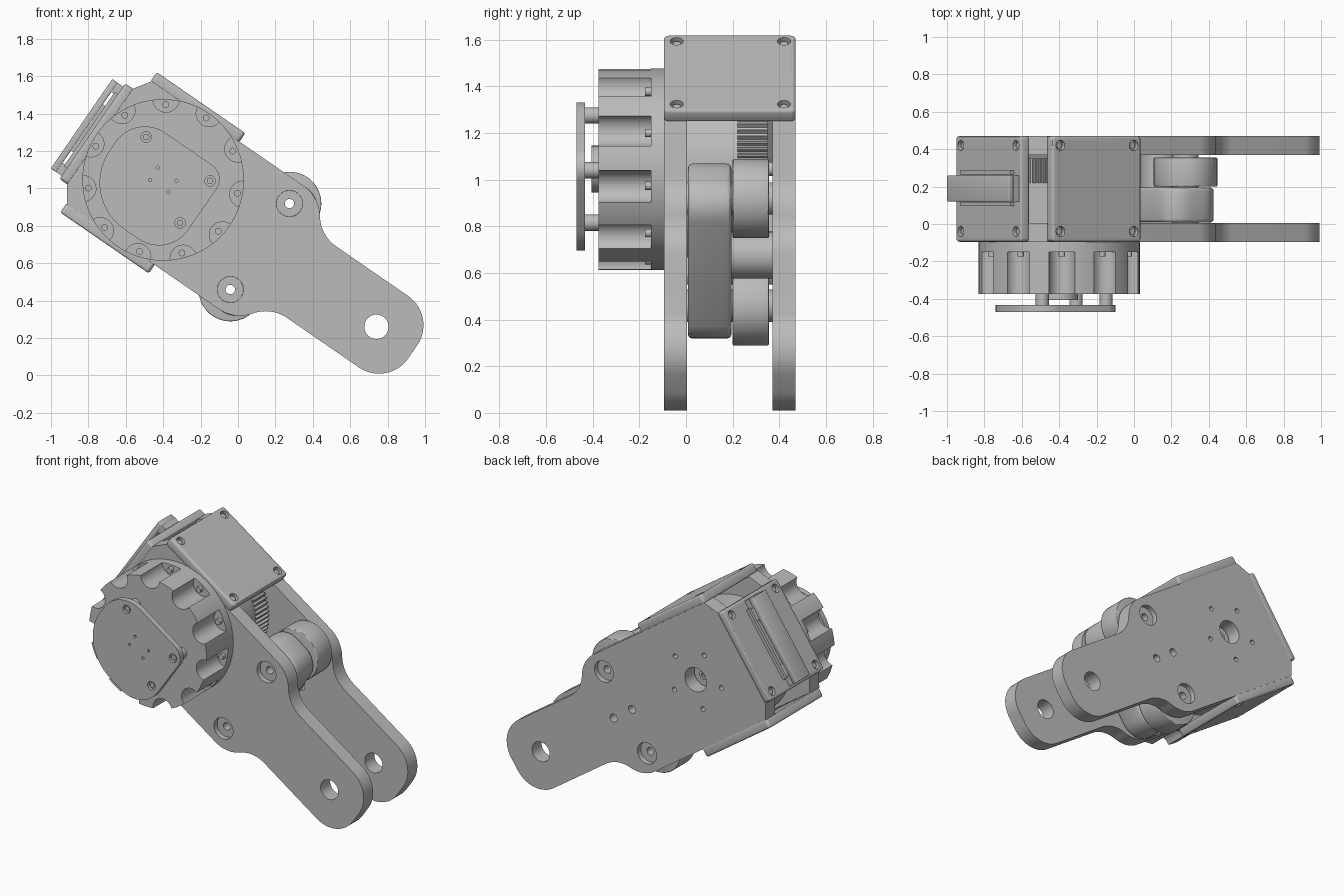
import bpy, bmesh
from math import cos, sin, pi, tan, radians
from mathutils import Vector

cube = bpy.data.objects.get("Cube")
if cube:
    bpy.data.objects.remove(cube)

grey = bpy.data.materials.new("plain grey")
grey.use_nodes = True
COLOUR = (0.5, 0.5, 0.5, 1)
grey.diffuse_color = COLOUR
grey.node_tree.nodes["Principled BSDF"].inputs["Base Color"].default_value = COLOUR

# Link frame: u runs from the motor axis to the tip, v across it, y is depth
TILT = radians(-34.55)
ORIGIN = Vector((-0.40, 0, 1.045))
U = Vector((cos(TILT), 0, sin(TILT)))
V = Vector((-sin(TILT), 0, cos(TILT)))
Y = Vector((0, 1, 0))
AXES = {"y": (U, V, Y), "v": (U, Y, V), "u": (V, Y, U)}


def circle(a, b, r, n=40):
    return [(a + r * cos(2 * pi * i / n), b + r * sin(2 * pi * i / n)) for i in range(n)]


def gear(a, b, r, depth, teeth):
    pts = []
    for i in range(teeth * 4):
        rad = r if i % 4 < 2 else r - depth
        t = 2 * pi * i / (teeth * 4)
        pts.append((a + rad * cos(t), b + rad * sin(t)))
    return pts


def rounded(corners, steps=14):
    """Polygon with filleted corners given as (a, b, radius)."""
    pts = []
    n = len(corners)
    for i, (a, b, r) in enumerate(corners):
        p = Vector((a, b))
        if r == 0:
            pts.append((a, b))
            continue
        d1 = (Vector(corners[i - 1][:2]) - p).normalized()
        d2 = (Vector(corners[(i + 1) % n][:2]) - p).normalized()
        half = d1.angle(d2) / 2
        centre = p + (d1 + d2).normalized() * (r / sin(half))
        start = p + d1 * (r / tan(half)) - centre
        end = p + d2 * (r / tan(half)) - centre
        sweep = start.angle(end)
        for k in range(steps + 1):
            t = k / steps
            q = centre + (start * sin((1 - t) * sweep) + end * sin(t * sweep)) / sin(sweep)
            pts.append((q.x, q.y))
    return pts


def box(a0, a1, b0, b1, r=0):
    return rounded([(a0, b0, r), (a1, b0, r), (a1, b1, r), (a0, b1, r)], 6)


def mesh_object(name, solids):
    """Solids are (profile, axis, low, high) prisms."""
    bm = bmesh.new()
    for profile, axis, lo, hi in solids:
        A, B, C = AXES[axis]
        rings = [[bm.verts.new(ORIGIN + A * a + B * b + C * c) for a, b in profile] for c in (lo, hi)]
        n = len(profile)
        bm.faces.new(rings[0])
        bm.faces.new(rings[1])
        for i in range(n):
            j = (i + 1) % n
            bm.faces.new((rings[0][i], rings[0][j], rings[1][j], rings[1][i]))
    for v in bm.verts:
        v.co.z -= 0
    bmesh.ops.recalc_face_normals(bm, faces=bm.faces)
    me = bpy.data.meshes.new(name)
    bm.to_mesh(me)
    bm.free()
    me.materials.append(grey)
    ob = bpy.data.objects.new(name, me)
    bpy.context.collection.objects.link(ob)
    return ob


def part(name, solids, cuts=(), bevel=0):
    ob = mesh_object(name, solids)
    bpy.ops.object.select_all(action="DESELECT")
    bpy.context.view_layer.objects.active = ob
    ob.select_set(True)
    if bevel:
        m = ob.modifiers.new("bevel", "BEVEL")
        m.width, m.segments, m.limit_method = bevel, 3, "ANGLE"
        m.angle_limit = radians(50)
        bpy.ops.object.modifier_apply(modifier="bevel")
    if cuts:
        cutter = mesh_object(name + "_cutter", cuts)
        cutter.hide_render = True
        m = ob.modifiers.new("cut", "BOOLEAN")
        m.object, m.operation, m.solver = cutter, "DIFFERENCE", "EXACT"
        bpy.ops.object.modifier_apply(modifier="cut")
        bpy.data.objects.remove(cutter)
    bpy.ops.object.shade_smooth_by_angle(angle=radians(30))
    return ob


# Two side plates with a waisted outline
half = [(-0.41, 0.31, 0), (-0.35, 0.40, 0), (0.74, 0.40, 0.2), (0.86, 0.232, 0.2), (1.62, 0.232, 0.19)]
outline = rounded(half + [(a, -b, r) for a, b, r in reversed(half)])
TIP, ROLL_U, ROLL_V = 1.384, 0.628, 0.279
main_holes = [(TIP, 0, 0.065), (ROLL_U, ROLL_V, 0.07), (ROLL_U, -ROLL_V, 0.07)]
rear_holes = [(0, 0, 0.08), (0.57, 0, 0.026), (0.735, 0, 0.026)]
rear_holes += [(0.19 * cos(2 * pi * i / 5), 0.19 * sin(2 * pi * i / 5), 0.016) for i in range(5)]


def drill(holes, lo, hi):
    return [(circle(*h), "y", lo, hi) for h in holes]


part("front_plate", [(outline, "y", -0.095, 0.005)], drill(main_holes, -0.2, 0.1))
part("back_plate", [(outline, "y", 0.37, 0.47)], drill(main_holes + rear_holes, 0.3, 0.6))

# Rollers, hollow axles and the cross block that carries them
bores = drill([(ROLL_U, s * ROLL_V, 0.025) for s in (1, -1)], -0.3, 0.7)
for side, s in (("upper", 1), ("lower", -1)):
    c = (ROLL_U, s * ROLL_V)
    part(side + "_roller", [(circle(*c, 0.17, 64), "y", 0.2, 0.355)], bores, 0.006)
    part(side + "_axle", [(circle(*c, 0.0695), "y", -0.06, 0.435)], bores)
part("cross_block", [(box(0.45, 0.79, -0.40, 0.40, 0.13), "y", 0.008, 0.195)], bores, 0.02)

# Drive inside the link
part("inner_drum", [(circle(0, 0, 0.38, 80), "y", 0.005, 0.185)])
part("large_pulley", [(gear(0, 0, 0.385, 0.015, 84), "y", 0.22, 0.35),
                      (circle(0, 0, 0.375, 80), "y", 0.185, 0.22)])
part("shaft_screw", [(circle(0, 0, 0.03, 20), "y", 0.35, 0.39)],
     [(circle(0, 0, 0.014, 6), "y", 0.375, 0.42)])
part("small_pulley", [(circle(0.65, 0, 0.1), "y", 0.19, 0.37)])

# Screwed covers: one on each long side and one on the closed end
def cover(name, axis, a0, a1, lo, hi, outward):
    outer, inset = (hi, 0.05) if outward > 0 else (lo, 0.05)
    spots = [(a, b) for a in (a0 + inset, a1 - inset) for b in (-0.04, 0.42)]
    cuts = [(circle(*p, 0.028, 24), axis, outer - 0.025, outer + 0.025) for p in spots]
    part(name, [(box(a0, a1, -0.095, 0.47, 0.02), axis, lo, hi)], cuts, 0.012)
    low, high = sorted((outer - outward * 0.03, outer - outward * 0.012))
    part(name + "_screws", [(circle(*p, 0.017, 16), axis, low, high) for p in spots])


cover("upper_cover", "v", -0.355, 0.22, 0.395, 0.455, 1)
cover("lower_cover", "v", -0.355, 0.22, -0.455, -0.395, -1)
cover("end_cover", "u", -0.31, 0.31, -0.46, -0.405, -1)

# Slotted bracket and two rails on the end cover
part("end_bracket", [(box(-0.29, 0.29, 0.12, 0.26), "u", -0.53, -0.495)], bevel=0.006)
part("bracket_feet", [(box(a, b, 0.12, 0.26), "u", -0.497, -0.455)
                      for a, b in ((-0.29, -0.23), (-0.15, 0.15), (0.23, 0.29))])
part("bracket_rails", [(box(-0.24, 0.24, b, b + 0.02), "u", -0.48, -0.455) for b in (0.095, 0.265)])

# Motor housing: solid flange and crown with open notches around the rim
COUNT, FIRST = 11, radians(88) - TILT
angles = [FIRST + 2 * pi * i / COUNT for i in range(COUNT)]
part("motor_flange", [(circle(0, 0, 0.432, 96), "y", -0.15, -0.09)])
part("motor_crown", [(circle(0, 0, 0.432, 96), "y", -0.375, -0.149)],
     [(circle(0.432 * cos(t), 0.432 * sin(t), 0.07, 28), "y", -0.5, -0.15) for t in angles])
part("rim_screws", [(circle(0.403 * cos(t), 0.403 * sin(t), 0.018, 16), "y", -0.175, -0.145)
                    for t in angles])

# Output plate on three spacers around a hub
screws = [(-0.205, 0.138), (0.209, 0.138), (0.205, -0.138)]
dots = [(-0.058, -0.04), (-0.061, 0.037), (0.06, 0.036), (0.06, -0.037)]
plate = rounded([(-0.325, 0.214, 0.19), (0.262, 0.214, 0.09), (0.262, -0.335, 0.19), (-0.325, -0.335, 0.3)])
part("output_plate", [(plate, "y", -0.47, -0.432)],
     [(circle(*p, 0.028, 24), "y", -0.5, -0.45) for p in screws]
     + [(circle(*p, 0.009, 12), "y", -0.5, -0.45) for p in dots])
part("output_screws", [(circle(*p, 0.017, 16), "y", -0.462, -0.445) for p in screws])
part("spacers", [(circle(*p, 0.035, 28), "y", -0.434, -0.37) for p in screws])
part("output_hub", [(circle(0, 0, 0.1), "y", -0.405, -0.37)])
